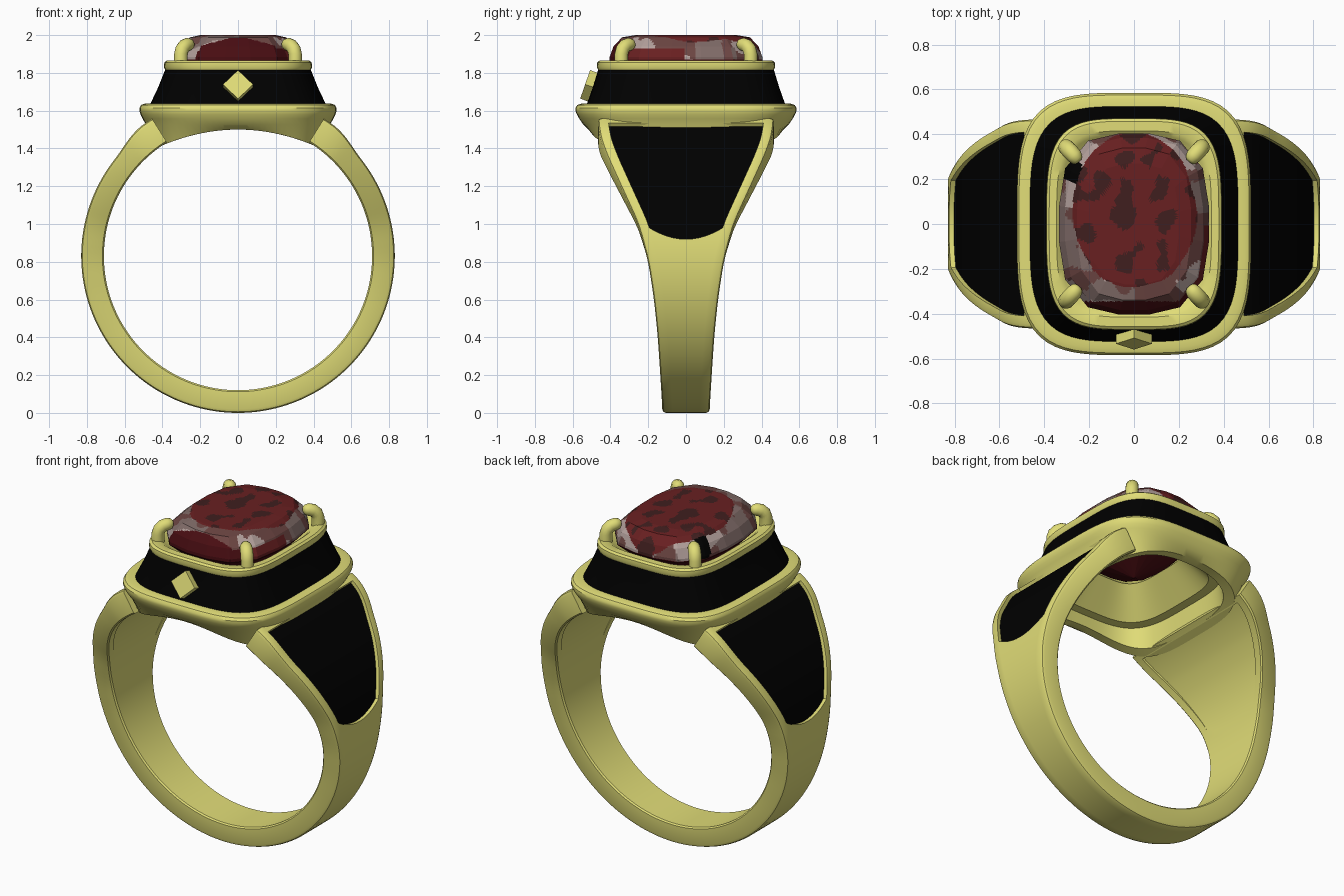
import bpy, bmesh, math
from mathutils import Vector, Matrix, noise

if "Cube" in bpy.data.objects:
    bpy.data.objects.remove(bpy.data.objects["Cube"])


def mat(name, r, g, b):
    m = bpy.data.materials.new(name)
    m.diffuse_color = (r, g, b, 1)
    m.use_nodes = True
    m.node_tree.nodes["Principled BSDF"].inputs["Base Color"].default_value = m.diffuse_color
    return m


GOLD = mat("gold", 0.75, 0.72, 0.185)
BLACK = mat("black enamel", 0, 0, 0)
RED = mat("gem red", 0.14, 0.014, 0.015)
SPOT = mat("gem dark spots", 0.05, 0.013, 0.013)
DEEP = mat("gem deep red", 0.065, 0.004, 0.006)
BROWN = mat("gem brown", 0.15, 0.06, 0.055)
GREY = mat("gem grey", 0.22, 0.15, 0.14)
PALE = mat("gem pale", 0.45, 0.35, 0.33)


def finish(name, bm, mats, angle=None):
    bmesh.ops.remove_doubles(bm, verts=bm.verts, dist=1e-5)
    bmesh.ops.recalc_face_normals(bm, faces=bm.faces)
    me = bpy.data.meshes.new(name)
    bm.to_mesh(me)
    bm.free()
    for m in mats:
        me.materials.append(m)
    ob = bpy.data.objects.new(name, me)
    bpy.context.collection.objects.link(ob)
    if angle:
        smooth(ob, angle)
    return ob


def smooth(ob, angle):
    bpy.ops.object.select_all(action='DESELECT')
    ob.select_set(True)
    bpy.context.view_layer.objects.active = ob
    bpy.ops.object.shade_smooth_by_angle(angle=math.radians(angle))


def loft(bm, loops, close=False, rule=None):
    """Bridge equal loops of points with quads; rule(i, j) gives the material."""
    vs = [[bm.verts.new(p) for p in lp] for lp in loops]
    n = len(vs[0])
    for i in range(len(vs) if close else len(vs) - 1):
        a, b = vs[i], vs[(i + 1) % len(vs)]
        for j in range(n):
            k = (j + 1) % n
            f = bm.faces.new((a[j], a[k], b[k], b[j]))
            if rule:
                f.material_index = rule(i, j)
    return vs


def cushion(rx, ry, z, n=96, e=3.8):
    """Rounded-rectangle loop; z None follows the finger arch."""
    pts = []
    for i in range(n):
        a = 2 * math.pi * (i + 0.5) / n
        c, s = math.cos(a), math.sin(a)
        k = (abs(c) ** e + abs(s) ** e) ** (-1 / e)
        x, y = rx * c * k, ry * s * k
        pts.append(Vector((x, y, 1.5 - 0.52 * x * x if z is None else z)))
    return pts


# --- seat: base flange, inner wall, top rim and hollow underside
bm = bmesh.new()
profile = [(.45, .51, 1.635), (.495, .555, 1.637), (.513, .575, 1.63), (.522, .585, 1.615),
           (.522, .585, 1.6), (.516, .578, 1.58), (.505, .565, 1.557), (.488, .545, 1.527),
           (.45, .505, None), (.40, .45, None), (.385, .435, 1.56), (.33, .38, 1.56),
           (.2, .25, 1.72), (.325, .395, 1.85), (.345, .415, 1.865), (.378, .458, 1.865),
           (.39, .47, 1.855), (.392, .472, 1.83), (.385, .465, 1.815), (.37, .45, 1.815)]
loft(bm, [cushion(*p) for p in profile], close=True)
finish("seat", bm, [GOLD], 35)

# --- black enamel wall around the seat
bm = bmesh.new()
loft(bm, [cushion(.465, .525, 1.634), cushion(.422, .493, 1.725), cushion(.385, .465, 1.817)])
finish("enamel_wall", bm, [BLACK], 35)

# --- band with flared shoulders and sunken enamel panels (right half, mirrored)
WIDTH = [(0, .125), (.2, .137), (.4, .15), (.6, .17), (.8, .2), (1.0, .253),
         (1.18, .335), (1.39, .43), (1.5, .465), (1.6, .467)]


def width(z):
    def lin(t):
        t = min(max(t, 0), 1.6)
        for (a, u), (b, v) in zip(WIDTH, WIDTH[1:]):
            if t <= b:
                return u + (v - u) * (t - a) / (b - a)
    return sum(lin(z + d * .02) for d in range(-3, 4)) / 7


CZ, RI, START, END, STOP = .83, .71, 10.4, 55.2, 58
K = 12  # strips across the panel


def band_row(phi, sunk):
    t = min(max((phi - 38) / 16, 0), 1)
    ro = .83 + .028 * t * t * (3 - 2 * t)
    w = width(CZ + ro * math.sin(math.radians(phi)))
    p = w - .055
    d, di = (.022, .014 * min(1, max(0, phi - START) / 30)) if sunk else (0, 0)
    mid = [p * (-1 + 2 * i / K) for i in range(K + 1)]
    cols = [(-w, ro - .02), (-w + .006, ro - .006), (-w + .02, ro), (-p, ro)]
    cols += [(y, ro - d) for y in mid]
    cols += [(p, ro), (w - .02, ro), (w - .006, ro - .006), (w, ro - .02)]
    cols += [(w, RI + .008), (w - .008, RI), (p, RI)]
    cols += [(y, RI + di) for y in reversed(mid)]
    cols += [(-p, RI), (-w + .008, RI), (-w, RI + .008)]
    g = max(0, 1 - abs(phi - START) / 15)
    out = []
    for y, r in cols:
        a = math.radians(phi - 4.2 * g * max(0, 1 - (y / p) ** 2))
        out.append(Vector((r * math.cos(a), y, CZ + r * math.sin(a))))
    return out


rows = [(-90 + (START + 90) * i / 44, False) for i in range(45)]
first = len(rows)
rows += [(START + (END - START) * i / 28, True) for i in range(29)]
last = len(rows) - 1
rows += [(END, False), (56.6, False), (STOP, False)]
bm = bmesh.new()
vs = loft(bm, [band_row(*r) for r in rows],
          rule=lambda i, j: int(first <= i < last and 4 <= j < 4 + K))
bm.faces.new(vs[-1])
band = finish("band", bm, [GOLD, BLACK])
mod = band.modifiers.new("mirror", 'MIRROR')
mod.use_clip = True
mod.merge_threshold = 0.0005
bpy.context.view_layer.objects.active = band
band.select_set(True)
bpy.ops.object.modifier_apply(modifier="mirror")
smooth(band, 35)

# --- faceted gem, mottled by position
bm = bmesh.new()
N = 16
gem = [cushion(rx, ry, z, N, 3.0) for rx, ry, z in
       [(.2, .27, 2.0), (.255, .34, 1.988), (.308, .385, 1.94), (.335, .405, 1.885),
        (.335, .405, 1.865), (.2, .24, 1.72)]]
vs = loft(bm, gem)
for loop, z in ((vs[0], 2.0), (vs[-1], 1.6)):
    tip = bm.verts.new((0, 0, z))
    for j in range(N):
        bm.faces.new((loop[j], loop[(j + 1) % N], tip))
bmesh.ops.subdivide_edges(bm, edges=bm.edges[:], cuts=10, use_grid_fill=True)
for f in bm.faces:
    c = f.calc_center_median()
    patch = noise.noise(Vector((c.x * 11 + 3, c.y * 11, c.z * 3)))
    broad = noise.noise(Vector((c.x * 5, c.y * 5 + 7, c.z * 4)))
    wob = .12 * noise.noise(Vector((c.x * 6, c.y * 6, 4)))
    if c.z < 1.87:
        f.material_index = 2
    elif (c.x / .275) ** 2 + ((c.y - .06) / .35) ** 2 < 1 + wob:
        f.material_index = 1 if patch > .12 else 0
    elif c.y < -.345 or (c.z < 1.93 and c.y < 0 < c.x):
        f.material_index = 2 if c.y < -.3 else 0
    elif (c.x + .27) ** 2 + (c.y - .23) ** 2 < .0022:
        f.material_index = 6
    elif abs(c.x + .26) < .045 and .07 < c.y < .2 or c.y < -.25 and broad > 0:
        f.material_index = 5
    elif broad > .25:
        f.material_index = 5
    else:
        f.material_index = 3 if (c.x > 0 and c.y < .05) or patch < -.15 else 4
finish("gem", bm, [RED, SPOT, DEEP, BROWN, GREY, PALE, BLACK])

# --- four claws bent over the gem corners
for sx in (-1, 1):
    for sy in (-1, 1):
        path = [(.302, .342, 1.83, .036), (.302, .342, 1.9, .036), (.296, .336, 1.925, .036),
                (.283, .322, 1.943, .036), (.265, .302, 1.951, .035), (.252, .286, 1.952, .028),
                (.245, .278, 1.952, .014)]
        pts = [Vector((sx * x, sy * y, z)) for x, y, z, r in path]
        side = Vector((-sy * .76, sx * .65, 0)).normalized()
        loops = []
        for i, p in enumerate(pts):
            d = (pts[min(i + 1, 6)] - pts[max(i - 1, 0)]).normalized()
            up = d.cross(side).normalized()
            loops.append([p + path[i][3] * (side * math.cos(a) + up * math.sin(a))
                          for a in (2 * math.pi * k / 16 for k in range(16))])
        bm = bmesh.new()
        vs = loft(bm, loops)
        bm.faces.new(vs[0])
        bm.faces.new(vs[-1])
        finish("claw", bm, [GOLD], 50)

# --- diamond-shaped stud on the front wall
bm = bmesh.new()
bmesh.ops.create_cube(bm, size=1)
bm.transform(Matrix.Translation((0, -.508, 1.73)) @ Matrix.Rotation(math.radians(-19), 4, 'X')
             @ Matrix.Rotation(math.radians(45), 4, 'Y') @ Matrix.Diagonal((.113, .055, .113, 1)))
finish("front_stud", bm, [GOLD])
